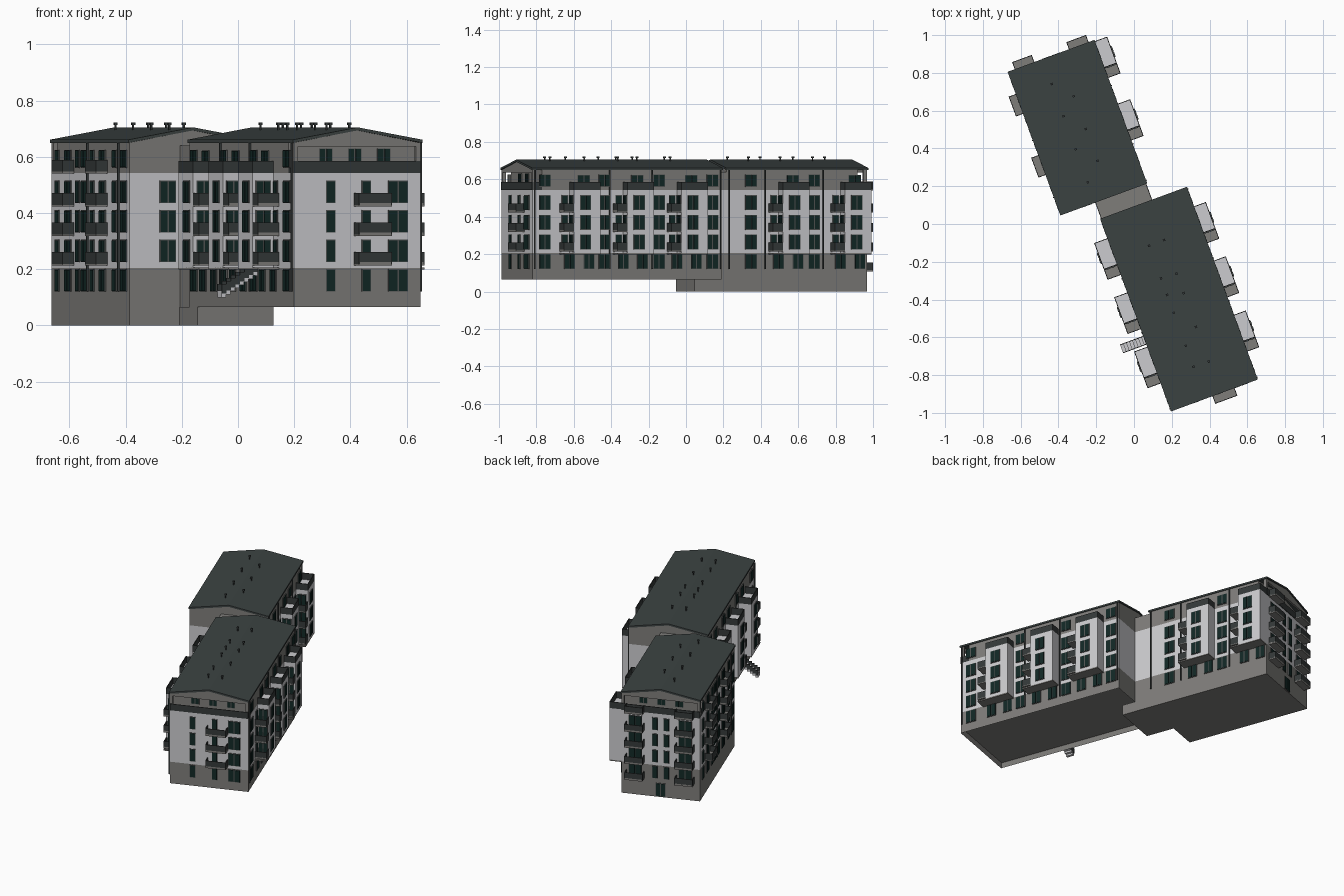
import bpy, bmesh, math
from mathutils import Matrix, Vector

cube = bpy.data.objects.get("Cube")
if cube:
    bpy.data.objects.remove(cube, do_unlink=True)

TURN = Matrix.Rotation(math.radians(20.2), 4, 'Z')   # whole building is turned on its plot
LOW, HIGH, EAVE, RIDGE = 0.205, 0.543, 0.65, 0.694   # colour band heights and roof heights
FLOORS = [0.225, 0.33, 0.435]
GROUND, TOP = 0.12, 0.553


def material(name, rgb):
    m = bpy.data.materials.new(name)
    m.use_nodes = True
    m.diffuse_color = (*rgb, 1)
    m.node_tree.nodes["Principled BSDF"].inputs["Base Color"].default_value = (*rgb, 1)
    return m


grey = material("grey_render", (0.21, 0.205, 0.195))
light = material("light_render", (0.6, 0.6, 0.62))
slate = material("slate_roof", (0.045, 0.056, 0.055))
dark = material("dark_railing", (0.035, 0.041, 0.041))
glass = material("dark_glass", (0.006, 0.021, 0.019))
frame_mat = material("window_frame", (0.085, 0.09, 0.088))

parts = {}


def finish(name, bm, mats):
    bmesh.ops.recalc_face_normals(bm, faces=bm.faces)
    mesh = bpy.data.meshes.new(name)
    bm.to_mesh(mesh)
    bm.free()
    for m in mats:
        mesh.materials.append(m)
    obj = bpy.data.objects.new(name, mesh)
    obj.matrix_world = TURN
    bpy.context.collection.objects.link(obj)


def box(part, mat, u0, u1, v0, v1, z0, z1):
    bm = parts.setdefault(part, (bmesh.new(), mat))[0]
    size = Matrix.Diagonal((abs(u1 - u0), abs(v1 - v0), z1 - z0, 1))
    centre = Vector((u0 + u1, v0 + v1, z0 + z1)) / 2
    bmesh.ops.create_cube(bm, size=1, matrix=Matrix.Translation(centre) @ size)


def slab(part, mat, side, wall, a0, a1, d0, d1, z0, z1):
    """Box on a wall: a runs along the wall, d runs outward from it."""
    s = 1 if side in "EN" else -1
    across, along = (wall + s * d0, wall + s * d1), (a0, a1)
    pair = (*across, *along) if side in "EW" else (*along, *across)
    box(part, mat, *pair, z0, z1)


def window(side, wall, c, w, z, h=0.08, panes=None):
    panes = panes or (2 if w > 0.045 else 1)
    slab("window_frames", frame_mat, side, wall, c - w / 2, c + w / 2, 0, 0.004, z, z + h)
    pw = w / panes
    for i in range(panes):
        a = c - w / 2 + i * pw
        slab("window_panes", glass, side, wall, a + 0.003, a + pw - 0.003, 0, 0.006, z + 0.003, z + h - 0.003)


def column(side, wall, c, w, ground=True, top=True):
    for z in FLOORS + [GROUND] * ground:
        window(side, wall, c, w, z)
    if top:
        window(side, wall, c, w, TOP + 0.007, 0.065)


def rails(side, wall, a0, a1, d, z):
    t = 0.004
    slab("railings", dark, side, wall, a0, a1, d - t, d, z, z + 0.042)
    slab("railings", dark, side, wall, a0, a0 + t, 0, d, z, z + 0.042)
    slab("railings", dark, side, wall, a1 - t, a1, 0, d, z, z + 0.042)


def balcony(side, wall, a0, a1, d, z):
    slab("balcony_floors", grey, side, wall, a0, a1, 0, d, z - 0.012, z)
    rails(side, wall, a0, a1, d, z - 0.006)


def bay(side, wall, north, d):
    """Projecting light bay with a roof terrace and a stack of balconies beside it."""
    south, tail = north - 0.15, north - 0.207
    slab("bays", light, side, wall, south, north, 0, d, LOW, HIGH)
    slab("bay_soffits", grey, side, wall, tail, north, 0, d, LOW - 0.006, LOW + 0.002)
    rails(side, wall, south, north, d, HIGH)
    face = wall + d * (1 if side == "E" else -1)
    mid = (wall + face) / 2
    for z in FLOORS:
        balcony(side, wall, tail, south, d, z)
        window(side, face, north - 0.085, 0.062, z)
        window("S", south, mid, 0.056, z)
        window(side, wall, south - 0.027, 0.036, z)
    window(side, wall, north - 0.07, 0.07, TOP, 0.07)
    for off in (0.04, 0.15):
        window(side, wall, north - off, 0.06, GROUND)


def prism(name, u0, u1, v0, v1, eave, ridge, bottom, mat):
    """Gabled solid; with bottom None it becomes a thin pitched roof."""
    um, t = (u0 + u1) / 2, 0.011
    pts = [(u0, eave), (um, ridge), (u1, eave)]
    pts += [(u1, bottom), (u0, bottom)] if bottom else [(u, z - t) for u, z in reversed(pts)]
    bm = bmesh.new()
    f = bm.faces.new([bm.verts.new((u, v0, z)) for u, z in pts])
    new = bmesh.ops.extrude_face_region(bm, geom=[f])["geom"]
    bmesh.ops.translate(bm, vec=(0, v1 - v0, 0), verts=[g for g in new if isinstance(g, bmesh.types.BMVert)])
    finish(name, bm, [mat])


def banded(name, u0, u1, v0, v1, z0, z1, hollow=False):
    """Wall block, light between the two band heights and grey elsewhere."""
    bm = bmesh.new()
    size = Matrix.Diagonal((u1 - u0, v1 - v0, z1 - z0, 1))
    bmesh.ops.create_cube(bm, size=1, matrix=Matrix.Translation(((u0 + u1) / 2, (v0 + v1) / 2, (z0 + z1) / 2)) @ size)
    for h in (LOW, HIGH):
        if h < z1:
            bmesh.ops.bisect_plane(bm, geom=bm.verts[:] + bm.edges[:] + bm.faces[:], plane_co=(0, 0, h), plane_no=(0, 0, 1))
    if hollow:
        base = min(bm.faces, key=lambda f: f.calc_center_median().z)
        bmesh.ops.inset_individual(bm, faces=[base], thickness=0.012)
        bmesh.ops.translate(bm, vec=(0, 0, 0.03), verts=base.verts[:])
    for f in bm.faces:
        f.material_index = int(LOW < f.calc_center_median().z < HIGH - 0.01)
    finish(name, bm, [grey, light])


def block(name, u0, u1, v0, v1, z0, open_end, hollow):
    """Gabled block whose top storey is set back behind a terrace at one end."""
    banded(name + "_walls", u0, u1, v0, v1, z0, HIGH, hollow)
    back = 0.055
    outer = v0 if open_end == "S" else v1
    s = 1 if open_end == "S" else -1
    inner = outer + s * back
    lo, hi = (inner, v1) if open_end == "S" else (v0, inner)
    prism(name + "_top_storey", u0, u1, lo, hi, EAVE, RIDGE, HIGH, grey)
    a, b = sorted((outer, outer + s * 0.012))
    prism(name + "_pediment", u0, u1, a, b, EAVE, RIDGE, EAVE - 0.014, grey)
    prism(name + "_roof", u0 - 0.005, u1 + 0.005, v0 - 0.005, v1 + 0.005, EAVE + 0.011, RIDGE + 0.011, None, slate)
    for u in (u0, u1 - 0.016):
        box("terrace_posts", grey, u, u + 0.016, outer, outer + s * 0.02, HIGH, EAVE)
    rails(open_end, outer - 0.0 + s * back, u0, u1, back + 0.004, HIGH)
    for c in (0.14, 0.25, 0.36):
        window(open_end, inner, u0 + c, 0.05, 0.575, 0.055)


# Main masses
SU0, SU1, SV0, SV1 = -0.154, 0.326, -0.994, 0.083
NU0, NU1, NV0, NV1 = -0.345, 0.135, 0.182, 0.982
block("south_block", SU0, SU1, SV0, SV1, 0.065, "S", True)
block("north_block", NU0, NU1, NV0, NV1, 0.0, "N", False)
banded("link_walls", SU0 + 0.002, NU1 - 0.002, SV1, NV0, 0.0, 0.64)
box("link_basement", grey, SU0, NU1, 0.0, NV0, 0.0, 0.066)

# Bays with balconies on the long sides
for north in (-0.022, -0.328, -0.634):
    bay("E", SU1, north, 0.071)
    bay("W", SU0, north, 0.079)
for north in (0.98, 0.627):
    bay("E", NU1, north, 0.074)

# Windows between the bays
for c in (0.03, -0.275, -0.585, -0.925):
    column("E", SU1, c, 0.066)
    column("W", SU0, c, 0.066)
for c in (0.32, 0.68):
    column("E", NU1, c, 0.066)
for c, w in ((0.235, 0.06), (0.33, 0.04), (0.455, 0.06), (0.56, 0.04), (0.64, 0.06), (0.71, 0.04), (0.81, 0.06), (0.92, 0.04)):
    column("W", NU0, c, w)

# Windows on the end walls
for c, w in ((-0.015, 0.036), (0.12, 0.034), (0.24, 0.075)):
    column("S", SV0, c, w, top=False)
for c, w in ((0.05, 0.08), (-0.07, 0.036), (-0.14, 0.036), (-0.255, 0.08)):
    column("N", NV1, c, w, top=False)
column("S", NV0, -0.2, 0.06, ground=False, top=False)
window("N", NV1, -0.105, 0.06, 0.005, 0.085)

# Separate balconies on the end walls and the north block's west side
for z in FLOORS:
    balcony("S", SV0, 0.075, 0.2, 0.048, z)
for z in [GROUND] + FLOORS + [TOP]:
    for a in (-0.31, -0.004):
        balcony("N", NV1, a, a + 0.111, 0.045, z)
    if z > GROUND:
        for a in (0.405, 0.75):
            balcony("W", NU0, a, a + 0.112, 0.045, z)

# Drainpipes
for side, wall, spots in (("E", SU1, (-0.985, -0.555, -0.315, 0.075)), ("W", SU0, (-0.985, -0.555, -0.25)),
                          ("E", NU1, (0.195, 0.4, 0.73)), ("W", NU0, (0.28, 0.6))):
    for a in spots:
        slab("drainpipes", dark, side, wall, a - 0.003, a + 0.003, 0.002, 0.009, GROUND, EAVE)

# Outside stair climbing to the west wall
STEPS = 8
run = 0.136 / STEPS
for i in range(STEPS):
    u, z = -0.29 + i * run, 0.125 + i * 0.011
    box("entrance_stair", light, u, u + run, -0.62, -0.575, z - 0.025, z)
    for v in (-0.622, -0.577):
        box("stair_rails", dark, u, u + run, v, v + 0.004, z - 0.012, z + 0.022)

# Roof vents with caps
vents = [(0.035, v) for v in (-0.136, -0.32, -0.413, -0.514, -0.7, -0.818)]
vents += [(0.12, v) for v in (-0.135, -0.324, -0.434, -0.625, -0.82)]
vents += [(-0.153, v) for v in (0.846, 0.665, 0.478, 0.292)]
vents += [(-0.066, v) for v in (0.745, 0.56, 0.38)]
for u, v in vents:
    box("roof_vents", dark, u - 0.003, u + 0.003, v - 0.003, v + 0.003, 0.685, 0.718)
    box("roof_vents", dark, u - 0.006, u + 0.006, v - 0.006, v + 0.006, 0.714, 0.722)

for part, (bm, mat) in parts.items():
    finish(part, bm, [mat])
